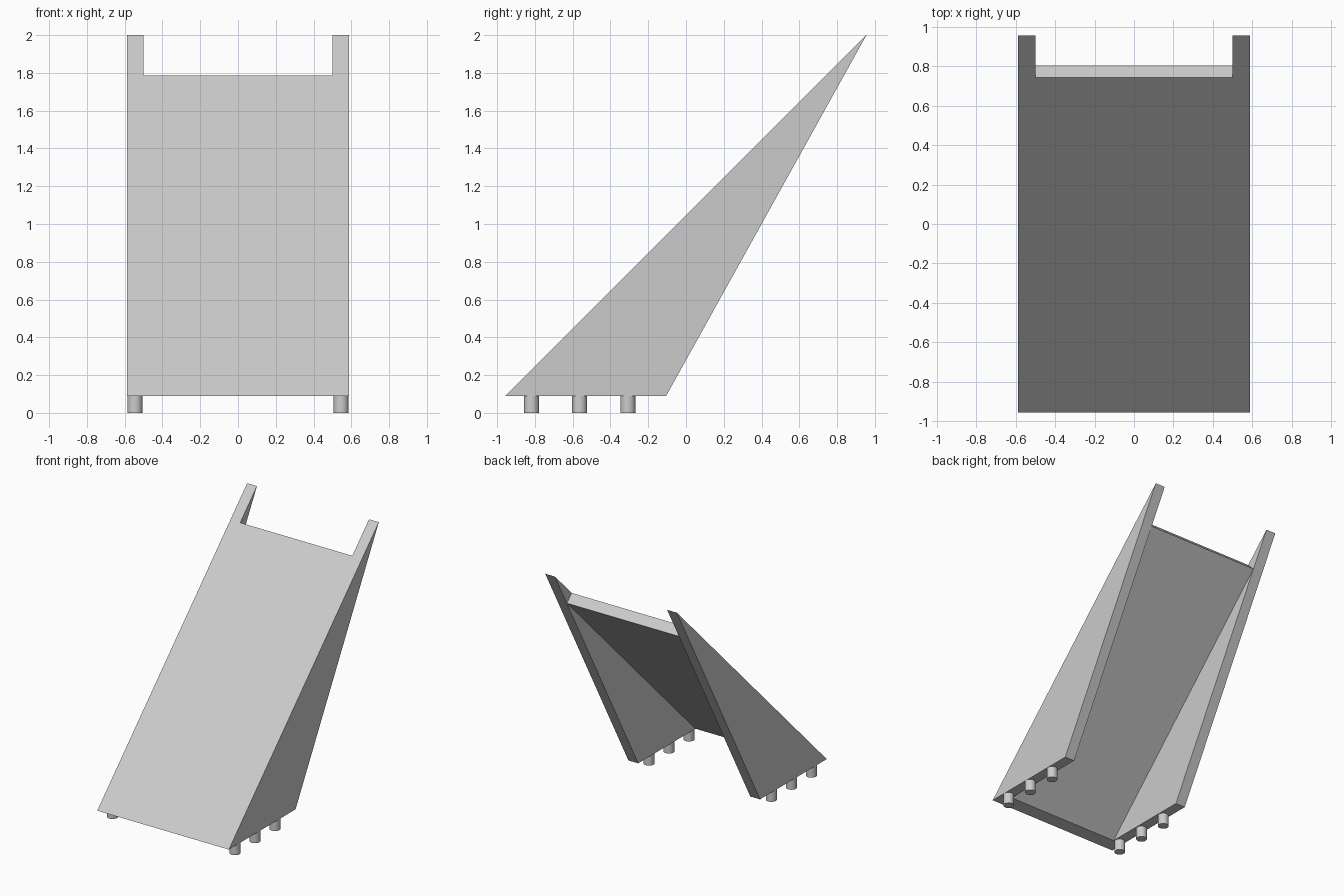
import bpy, bmesh

cube = bpy.data.objects.get("Cube")
if cube:
    bpy.data.objects.remove(cube)

HALF_WIDTH, INNER = 0.587, 0.5
BASE = 0.09            # underside of the ramp, top of the pegs
FRONT, TIP = -0.955, 0.955
THICK = 0.06           # y and z offset of the 45 degree slab's end cap

grey = bpy.data.materials.new("light grey")
grey.use_nodes = True
colour = (0.6, 0.6, 0.6, 1)
grey.diffuse_color = colour
grey.node_tree.nodes["Principled BSDF"].inputs["Base Color"].default_value = colour


def extrude_profile(name, profile, x0, x1):
    """Extrude a (y, z) outline from x0 to x1."""
    bm = bmesh.new()
    face = bm.faces.new([bm.verts.new((x0, y, z)) for y, z in profile])
    result = bmesh.ops.extrude_face_region(bm, geom=[face])
    moved = [v for v in result["geom"] if isinstance(v, bmesh.types.BMVert)]
    bmesh.ops.translate(bm, verts=moved, vec=(x1 - x0, 0, 0))
    bmesh.ops.recalc_face_normals(bm, faces=bm.faces)
    mesh = bpy.data.meshes.new(name)
    bm.to_mesh(mesh)
    bm.free()
    mesh.materials.append(grey)
    obj = bpy.data.objects.new(name, mesh)
    bpy.context.collection.objects.link(obj)


# Sloping panel, flat at the foot and cut square at the top
top_y, top_z = 0.742, 1.787
extrude_profile("sloping_panel", [
    (FRONT, BASE), (FRONT + 2 * THICK, BASE),
    (top_y + THICK, top_z - THICK), (top_y, top_z)], -INNER, INNER)

# Triangular side walls, each standing on three round pegs
for side, sign in (("left", 1), ("right", -1)):
    extrude_profile(f"{side}_side_wall",
                    [(FRONT, BASE), (-0.105, BASE), (TIP, 2.0)],
                    sign * INNER, sign * HALF_WIDTH)
    for i, y in enumerate((-0.818, -0.563, -0.308)):
        bpy.ops.mesh.primitive_cylinder_add(
            vertices=32, radius=0.04, depth=BASE,
            location=(sign * 0.546, y, BASE / 2))
        peg = bpy.context.object
        peg.name = f"{side}_peg_{i + 1}"
        peg.data.materials.append(grey)
        bpy.ops.object.shade_smooth_by_angle()
